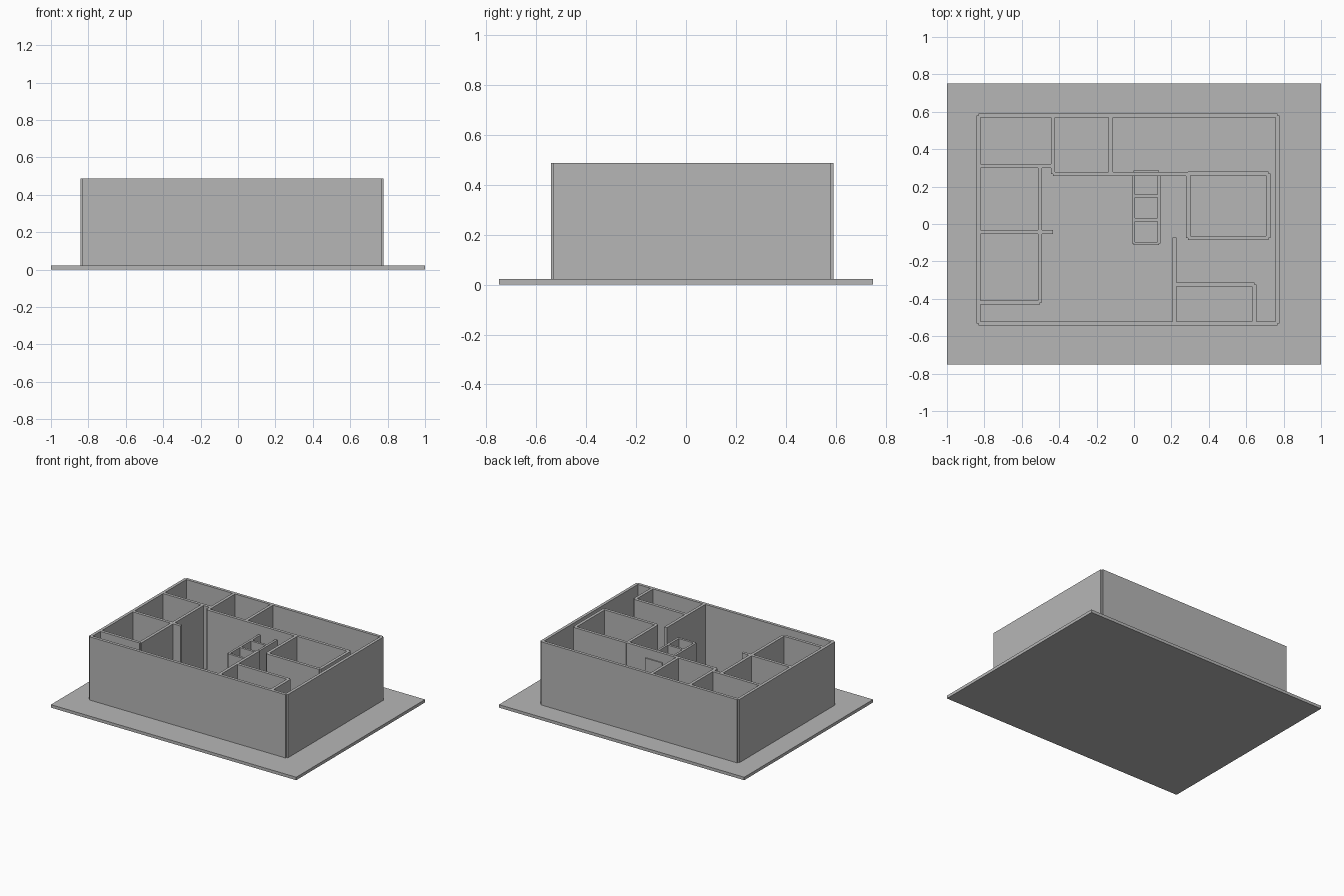
import bpy
import bmesh
from mathutils import Matrix, Vector

old = bpy.data.objects.get("Cube")
if old:
    bpy.data.objects.remove(old, do_unlink=True)

SLAB = 0.022        # ground slab thickness
TOP = 0.488         # top of the walls
CORE_TOP = 0.42     # top of the lower shaft block
THICK = 0.022

grey = bpy.data.materials.new("plain_grey")
grey.use_nodes = True
grey.diffuse_color = (0.47, 0.47, 0.47, 1)
grey.node_tree.nodes["Principled BSDF"].inputs["Base Color"].default_value = (0.47, 0.47, 0.47, 1)


def add_box(bm, low, high):
    low, high = Vector(low), Vector(high)
    place = Matrix.Translation((low + high) / 2) @ Matrix.Diagonal((*(high - low), 1))
    bmesh.ops.create_cube(bm, size=1, matrix=place)


def finish(name, bm):
    mesh = bpy.data.meshes.new(name)
    bm.to_mesh(mesh)
    bm.free()
    mesh.materials.append(grey)
    bpy.context.collection.objects.link(bpy.data.objects.new(name, mesh))


def walls(name, *paths, top=TOP, thick=THICK):
    """Straight walls along each path, ending on the centre lines so outer corners stay notched."""
    bm = bmesh.new()
    half = thick / 2
    for path in paths:
        for (ax, ay), (bx, by) in zip(path, path[1:]):
            dx, dy = (half, 0) if ax == bx else (0, half)
            add_box(bm, (min(ax, bx) - dx, min(ay, by) - dy, SLAB),
                    (max(ax, bx) + dx, max(ay, by) + dy, top))
    finish(name, bm)


def loop(x0, x1, y0, y1):
    return [(x0, y0), (x1, y0), (x1, y1), (x0, y1), (x0, y0)]


# Ground slab
bm = bmesh.new()
add_box(bm, (-1, -0.75, 0), (1, 0.75, SLAB))
finish("ground_slab", bm)

# Outer shell
L, R, F, B = -0.831, 0.768, -0.531, 0.581
walls("outer_walls", loop(L, R, F, B))

# Rooms along the back
HALL_Y, BACK_X = 0.267, -0.433
walls("back_room_walls",
      [(BACK_X, B), (BACK_X, HALL_Y), (0.29, HALL_Y)],
      [(-0.124, B), (-0.124, HALL_Y)],
      [(L, 0.311), (BACK_X, 0.311)])

# Rooms along the -x side
SIDE_X = -0.502
walls("side_room_walls",
      [(SIDE_X, 0.311), (SIDE_X, -0.42), (L, -0.42)],
      [(L, -0.043), (BACK_X, -0.043)])

# Enclosed room on the +x side
walls("enclosed_room_walls", loop(0.29, 0.718, -0.074, 0.271))

# Front room and its long partition
walls("front_room_walls",
      [(0.217, F), (0.217, -0.072)],
      [(0.217, -0.323), (0.643, -0.323), (0.643, F)])

# Lower three-cell shaft block in the middle
X0, X1, Y0, CELL = -0.003, 0.134, -0.104, 0.127
walls("shaft_walls",
      loop(X0, X1, Y0, Y0 + 3 * CELL),
      *[[(X0, Y0 + i * CELL), (X1, Y0 + i * CELL)] for i in (1, 2)],
      top=CORE_TOP, thick=0.017)
